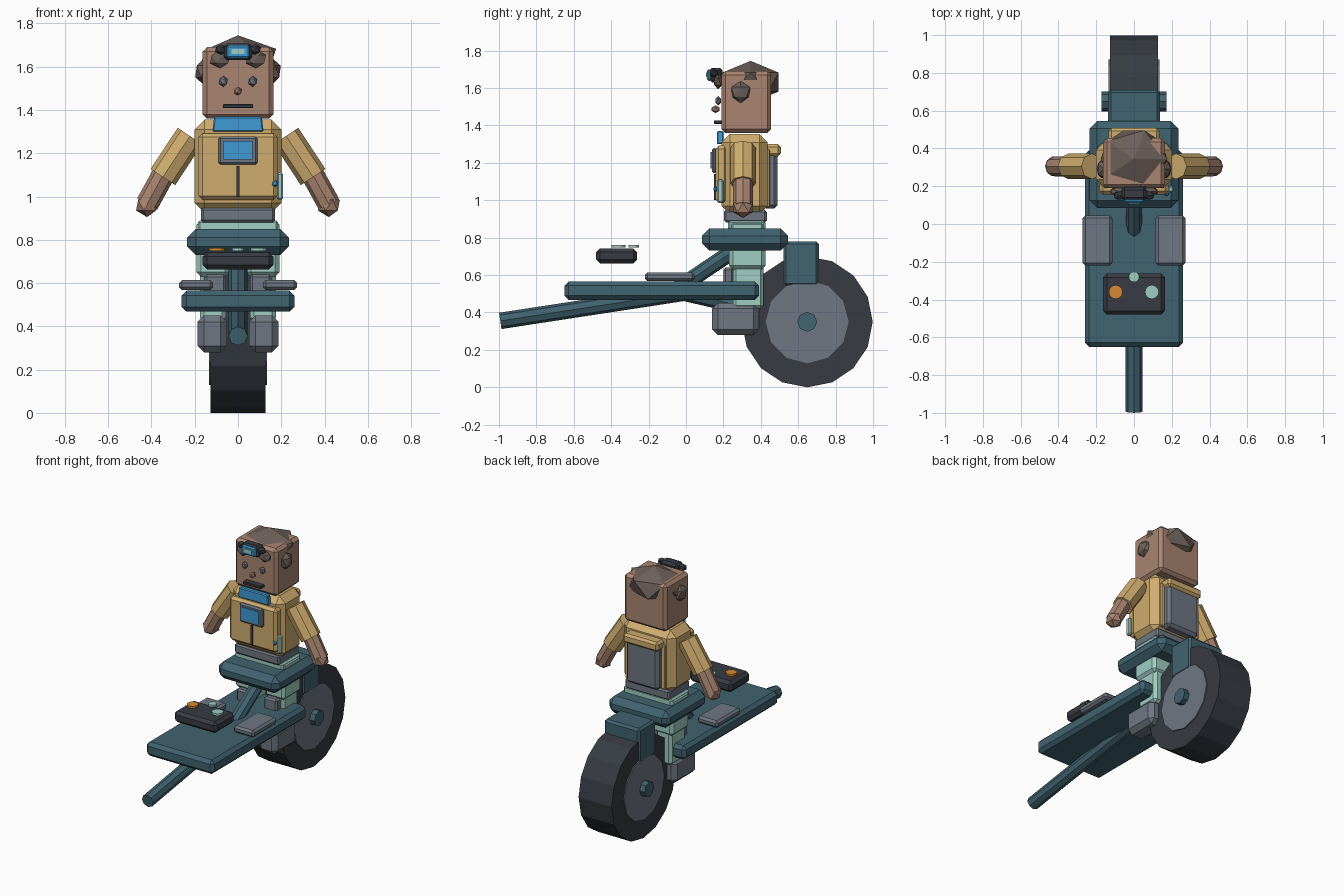
import bpy, bmesh
from mathutils import Vector, Matrix

if "Cube" in bpy.data.objects:
    bpy.data.objects.remove(bpy.data.objects["Cube"])


def lin(h):
    # hex sRGB to linear RGBA
    c = [int(h[i:i + 2], 16) / 255 for i in (0, 2, 4)]
    return [v / 12.92 if v <= 0.04045 else ((v + 0.055) / 1.055) ** 2.4 for v in c] + [1.0]


MATS = {}
for name, h in dict(teal="416370", charcoal="373b43", grey="6f7783", tan="cfad6f",
                    skin="a98571", hair="6d605a", blue="3f9bd3", mint="9fcdc4",
                    orange="d68a32").items():
    m = bpy.data.materials.new(name)
    m.diffuse_color = lin(h)
    m.use_nodes = True
    m.node_tree.nodes["Principled BSDF"].inputs["Base Color"].default_value = m.diffuse_color
    MATS[name] = m


def finish(bm, name, mat):
    me = bpy.data.meshes.new(name)
    bm.to_mesh(me)
    bm.free()
    me.materials.append(MATS[mat])
    ob = bpy.data.objects.new(name, me)
    bpy.context.collection.objects.link(ob)
    return ob


def box(name, mat, x, y, z, bevel=0.0):
    """Chamfered box from three (min, max) ranges."""
    bm = bmesh.new()
    size = [r[1] - r[0] for r in (x, y, z)]
    mid = [(r[1] + r[0]) / 2 for r in (x, y, z)]
    bmesh.ops.create_cube(bm, size=1, matrix=Matrix.Translation(mid) @ Matrix.Diagonal((*size, 1)))
    if bevel:
        bmesh.ops.bevel(bm, geom=bm.edges[:], offset=bevel, segments=1, affect='EDGES')
    return finish(bm, name, mat)


def rod(name, mat, a, b, r, sides=8, r2=None):
    """Faceted cylinder between two points."""
    a, b = Vector(a), Vector(b)
    d = b - a
    bm = bmesh.new()
    mtx = Matrix.Translation((a + b) / 2) @ d.to_track_quat('Z', 'Y').to_matrix().to_4x4()
    bmesh.ops.create_cone(bm, cap_ends=True, segments=sides, radius1=r,
                          radius2=r if r2 is None else r2, depth=d.length, matrix=mtx)
    return finish(bm, name, mat)


def gem(name, mat, c, r):
    """Icosahedron lump with per-axis radii."""
    bm = bmesh.new()
    bmesh.ops.create_icosphere(bm, subdivisions=1, radius=1,
                               matrix=Matrix.Translation(c) @ Matrix.Diagonal((*r, 1)))
    return finish(bm, name, mat)


def span(s, a, b):
    return tuple(sorted((s * a, s * b)))


# Rear wheel with hub, axle and bracket
WY, WZ = 0.648, 0.35
rod("tyre", "charcoal", (-0.127, WY, WZ), (0.127, WY, WZ), 0.35, 16)
rod("wheel_hub", "grey", (-0.134, WY, WZ), (0.134, WY, WZ), 0.222, 12)
rod("axle", "teal", (-0.172, WY, WZ), (0.172, WY, WZ), 0.053, 8)
box("wheel_bracket", "teal", (-0.137, 0.137), (0.52, 0.71), (0.54, 0.78), 0.015)

# Frame
box("deck", "teal", (-0.26, 0.26), (-0.65, 0.39), (0.468, 0.565), 0.022)
rod("front_rod", "teal", (0, -0.993, 0.355), (0, 0.02, 0.51), 0.044)
rod("rear_rod", "teal", (0, -0.03, 0.51), (0, 0.62, 0.36), 0.044)
rod("seat_strut", "teal", (0, -0.05, 0.525), (0, 0.36, 0.80), 0.043)
box("seat", "teal", (-0.235, 0.235), (0.085, 0.545), (0.73, 0.85), 0.04)

# Control box and buttons
box("control_box", "charcoal", (-0.163, 0.163), (-0.48, -0.262), (0.663, 0.742), 0.02)
for name, mat, x, y, r in (("left_button", "orange", -0.097, -0.36, 0.037),
                           ("right_button", "mint", 0.095, -0.36, 0.037),
                           ("middle_button", "mint", 0.0, -0.28, 0.028)):
    rod(name, mat, (x, y, 0.748), (x, y, 0.762), r, 12)

# Paired parts
for s, side in ((-1, "left_"), (1, "right_")):
    box(side + "foot_pad", "grey", span(s, 0.115, 0.272), (-0.22, 0.045), (0.567, 0.615), 0.014)
    box(side + "boot", "grey", span(s, 0.05, 0.188), (0.14, 0.39), (0.28, 0.45), 0.03)
    box(side + "shin", "mint", span(s, 0.055, 0.175), (0.25, 0.415), (0.42, 0.68), 0.018)
    box(side + "thigh", "mint", span(s, 0.04, 0.192), (0.23, 0.425), (0.63, 0.89), 0.02)
    box(side + "knee_pad", "grey", span(s, 0.055, 0.155), (0.2, 0.255), (0.52, 0.64), 0.012)
    # Arms
    rod(side + "sleeve", "tan", (s * 0.222, 0.305, 1.28), (s * 0.347, 0.305, 1.09), 0.068)
    rod(side + "forearm", "skin", (s * 0.335, 0.305, 1.12), (s * 0.42, 0.305, 0.965), 0.053)
    gem(side + "hand", "skin", (s * 0.42, 0.305, 0.96), (0.057, 0.06, 0.055))
    # Face
    gem(side + "ear", "hair", (s * 0.16, 0.292, 1.578), (0.042, 0.058, 0.06))
    gem(side + "brow_tuft", "hair", (s * 0.083, 0.172, 1.635), (0.052, 0.025, 0.042))
    gem(side + "lamp_clip", "charcoal", (s * 0.078, 0.15, 1.68), (0.032, 0.025, 0.025))
    gem(side + "eye", "grey", (s * 0.068, 0.172, 1.532), (0.022, 0.018, 0.025))
    box(side + "pack_strap", "tan", span(s, 0.12, 0.155), (0.425, 0.45), (0.96, 1.27), 0.006)

# Torso
box("hips", "mint", (-0.185, 0.185), (0.225, 0.425), (0.84, 0.89), 0.01)
box("belt", "grey", (-0.172, 0.172), (0.203, 0.432), (0.88, 0.95), 0.012)
box("jacket", "tan", (-0.2, 0.2), (0.19, 0.437), (0.925, 1.355), 0.045)
box("jacket_front", "tan", (-0.183, 0.183), (0.157, 0.225), (0.985, 1.292), 0.018)
box("zip", "charcoal", (-0.007, 0.007), (0.149, 0.158), (1.0, 1.14))
box("chest_screen_frame", "grey", (-0.09, 0.09), (0.138, 0.165), (1.147, 1.278), 0.01)
box("chest_screen", "blue", (-0.066, 0.066), (0.131, 0.139), (1.17, 1.257))
box("side_pocket_tool", "mint", (0.18, 0.208), (0.167, 0.2), (0.985, 1.11), 0.008)
gem("tool_light", "blue", (0.172, 0.158, 1.06), (0.016, 0.012, 0.016))
box("backpack", "grey", (-0.125, 0.125), (0.41, 0.49), (0.955, 1.26), 0.02)
box("backpack_flap", "tan", (-0.135, 0.135), (0.42, 0.507), (1.235, 1.3), 0.015)

# Collar, wider at the bottom
collar = box("collar", "blue", (-0.117, 0.117), (0.165, 0.2), (1.3, 1.37), 0.006)
for v in collar.data.vertices:
    if v.co.z > 1.33:
        v.co.x *= 0.95

# Head
box("head", "skin", (-0.163, 0.163), (0.19, 0.455), (1.36, 1.69), 0.02)
gem("hair_cap", "hair", (0, 0.345, 1.632), (0.197, 0.177, 0.113))
gem("nose", "skin", (0, 0.158, 1.487), (0.021, 0.024, 0.021))
box("mouth", "charcoal", (-0.07, 0.07), (0.149, 0.195), (1.408, 1.427), 0.004)

# Forehead lamp
box("lamp_body", "charcoal", (-0.065, 0.065), (0.125, 0.195), (1.63, 1.708), 0.014)
box("lamp_glass", "blue", (-0.054, 0.054), (0.112, 0.135), (1.638, 1.7), 0.008)
box("lamp_glint", "mint", (-0.03, 0.03), (0.107, 0.113), (1.658, 1.682))
